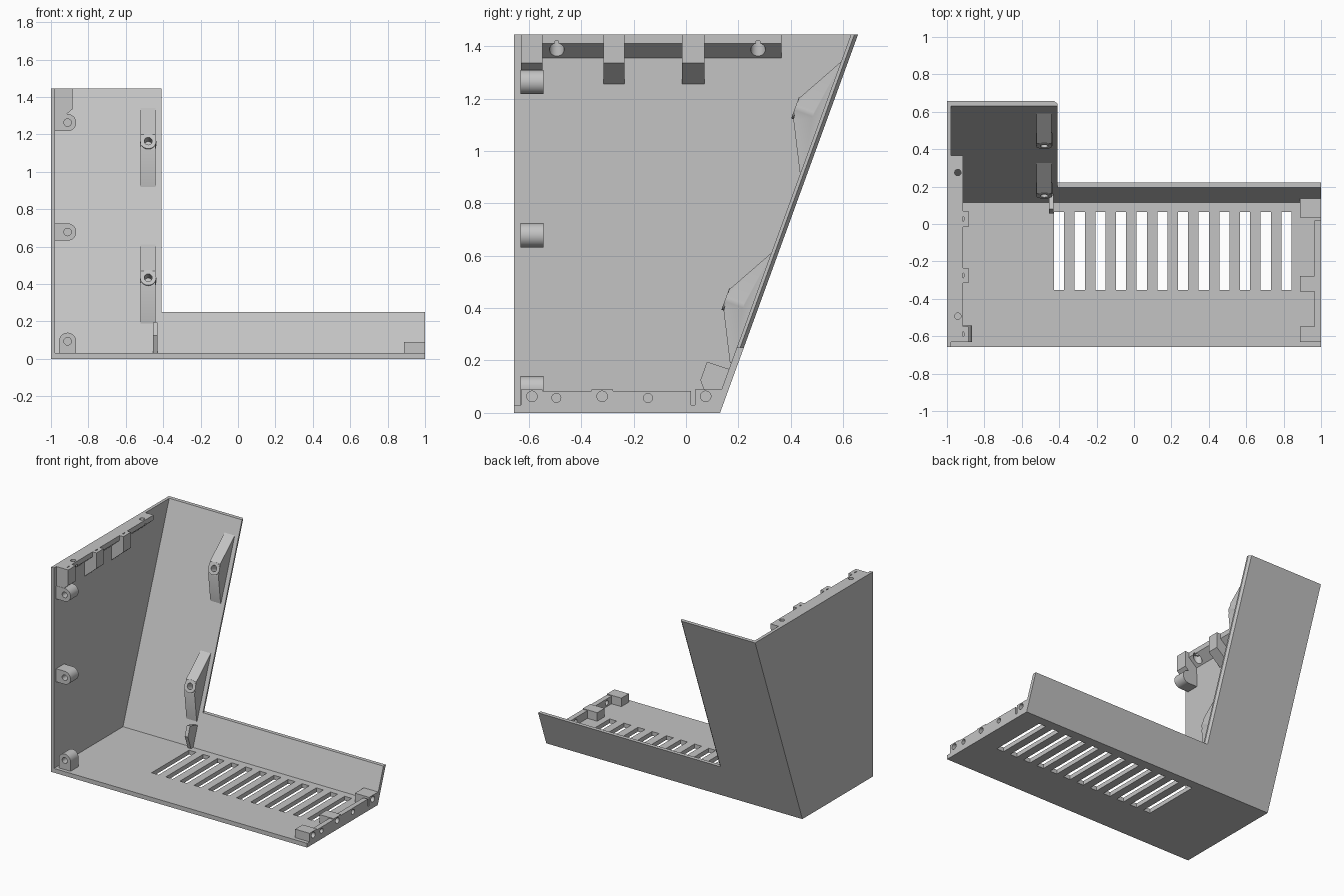
import bpy, bmesh, math
from mathutils import Vector

cube = bpy.data.objects.get("Cube")
if cube:
    bpy.data.objects.remove(cube, do_unlink=True)

grey = bpy.data.materials.new("light_grey_plastic")
grey.use_nodes = True
colour = (0.55, 0.55, 0.55, 1)
grey.diffuse_color = colour
grey.node_tree.nodes["Principled BSDF"].inputs["Base Color"].default_value = colour

SLOPE = 0.3647            # lean of the back wall
BACK, FRONT, TOP = 0.13, -0.657, 1.445
INNER = -0.978            # inside face of the side wall
FLOOR = 0.03


def loft(name, sections):
    """Closed solid through matching rings of points."""
    bm = bmesh.new()
    rings = [[bm.verts.new(p) for p in s] for s in sections]
    n = len(rings[0])
    bm.faces.new(rings[0])
    bm.faces.new(rings[-1])
    for r, s in zip(rings, rings[1:]):
        for i in range(n):
            j = (i + 1) % n
            bm.faces.new((r[i], r[j], s[j], s[i]))
    bmesh.ops.recalc_face_normals(bm, faces=bm.faces)
    mesh = bpy.data.meshes.new(name)
    bm.to_mesh(mesh)
    bm.free()
    mesh.materials.append(grey)
    ob = bpy.data.objects.new(name, mesh)
    bpy.context.collection.objects.link(ob)
    return ob


def prism(name, axis, pts, a, b):
    place = {"x": lambda p, t: (t, p[0], p[1]),
             "y": lambda p, t: (p[0], t, p[1]),
             "z": lambda p, t: (p[0], p[1], t)}[axis]
    return loft(name, [[place(p, t) for p in pts] for t in (a, b)])


def box(name, x, y, z):
    pts = [(x[0], y[0]), (x[1], y[0]), (x[1], y[1]), (x[0], y[1])]
    return prism(name, "z", pts, *z)


def rod(name, start, end, r0, r1=None, sides=32):
    start, end = Vector(start), Vector(end)
    turn = (end - start).to_track_quat("Z", "Y")
    rings = []
    for c, r in ((start, r0), (end, r1 or r0)):
        angles = [math.tau * i / sides for i in range(sides)]
        rings.append([c + turn @ Vector((r * math.cos(t), r * math.sin(t), 0)) for t in angles])
    return loft(name, rings)


def combine(ob, others, operation="DIFFERENCE"):
    for other in others:
        mod = ob.modifiers.new("combine", "BOOLEAN")
        mod.operation, mod.solver, mod.object = operation, "EXACT", other
    bpy.context.view_layer.update()
    deps = bpy.context.evaluated_depsgraph_get()
    mesh = bpy.data.meshes.new_from_object(ob.evaluated_get(deps))
    ob.modifiers.clear()
    ob.data = mesh
    for other in others:
        bpy.data.objects.remove(other, do_unlink=True)
    return ob


# Side wall with slanted rear edge
prism("side_wall", "x", [(FRONT, 0), (BACK, 0), (BACK + SLOPE * TOP, TOP), (FRONT, TOP)], -1, INNER)

# Vented floor
floor = prism("floor", "x", [(FRONT, 0), (BACK, 0), (BACK + SLOPE * FLOOR, FLOOR), (FRONT, FLOOR)], INNER, 1)
slots = [box("slot", (-0.428 + 0.1105 * i, -0.373 + 0.1105 * i), (-0.352, 0.065), (-0.1, 0.1)) for i in range(12)]
combine(floor, slots)

# Leaning L-shaped back wall with a chamfered tall edge
sections = []
for off, edge in ((-0.027, -0.41), (-0.014, -0.41), (0, -0.425)):
    outline = [(INNER, FLOOR), (1, FLOOR), (1, 0.25), (edge, 0.25), (edge, TOP), (INNER, TOP)]
    sections.append([(x, BACK + off + SLOPE * z, z) for x, z in outline])
loft("back_wall", sections)

# Screw brackets on the back wall
normal = Vector((0, -1, SLOPE)).normalized()
profile = [(0.61, 1.345), (0.597, 1.345), (0.43, 1.2), (0.41, 1.12), (0.434, 0.92), (0.45, 0.92)]
for name, dz in (("upper_bracket", 0), ("lower_bracket", -0.73)):
    dy = dz * SLOPE
    bracket = prism(name, "x", [(y + dy, z + dz) for y, z in profile], -0.52, -0.44)
    face = Vector((-0.48, 0.42 + dy, 1.163 + dz))
    combine(bracket, [rod("boss", face - normal * 0.07, face + normal * 0.004, 0.043)], "UNION")
    combine(bracket, [rod("hole", face - normal * 0.06, face + normal * 0.05, 0.021)])

# Small rib at the foot of the tall wall
prism("corner_rib", "x", [(0.08, 0.195), (0.172, 0.165), (0.122, FLOOR), (0.09, FLOOR), (0.055, 0.125)], -0.455, -0.43)

# Top joining rail with sloped underside and through holes
rail = prism("top_rail", "y", [(INNER, TOP), (-0.915, TOP), (-0.915, 1.41), (INNER, 1.355)], -0.63, 0.365)
cuts = []
for y in (-0.493, 0.275):
    cuts.append(rod("hole", (-0.942, y, 1.3), (-0.942, y, 1.5), 0.017))
    cuts.append(rod("sink", (-0.942, y, 1.3), (-0.942, y, 1.42), 0.028))
combine(rail, cuts)

# Top joining blocks
for i, (a, b) in enumerate(((-0.63, -0.547), (-0.315, -0.235), (-0.015, 0.07))):
    shape = [(INNER, TOP), (-0.885, TOP), (-0.885, 1.335), (INNER, 1.255)]
    block = prism(f"top_block_{i + 1}", "y", shape, a, b)
    mid = (a + b) / 2
    combine(block, [rod("hole", (-0.928, mid, 1.38), (-0.928, mid, 1.5), 0.02)])

# Rounded screw lugs along the front of the side wall
def lug(name, z, heading, reach):
    """Half-round end facing heading, with a square root of length reach."""
    local = [(-reach, -0.046), (-reach, 0.046)]
    local += [(0.046 * math.sin(t), 0.046 * math.cos(t)) for t in [math.pi * i / 16 for i in range(17)]]
    c, s = math.cos(heading), math.sin(heading)
    pts = [(-0.911 + u * c - v * s, z + u * s + v * c) for u, v in local]
    ob = prism(name, "y", pts, -0.632, -0.543)
    combine(ob, [rod("hole", (-0.911, -0.7, z), (-0.911, -0.57, z), 0.02)])


lug("upper_lug", 1.263, 0, 0.067)
lug("middle_lug", 0.678, 0, 0.067)
lug("floor_lug", 0.094, math.pi / 2, 0.064)

# Joining rail at the open end of the floor
rail = box("end_rail", (0.965, 1), (-0.63, 0.02), (FLOOR, 0.084))
combine(rail, [rod("hole", (0.9, y, 0.057), (1.1, y, 0.057), 0.017) for y in (-0.495, -0.145)])

# Joining blocks at the open end
for i, (a, b, mid) in enumerate(((-0.63, -0.547, -0.588), (-0.36, -0.278, -0.32), (0.035, 0.135, 0.075))):
    block = box(f"end_block_{i + 1}", (0.888, 1), (a, b), (FLOOR, 0.09))
    combine(block, [rod("hole", (0.94, mid, 0.063), (1.1, mid, 0.063), 0.02)])
combine(bpy.data.objects["end_rail"], [rod("hole", (0.94, y, 0.063), (1.1, y, 0.063), 0.02) for y in (-0.588, -0.32)])

# Smooth the round parts, keep the corners crisp
for ob in bpy.context.collection.objects:
    if ob.type == "MESH" and grey.name in ob.data.materials:
        ob.data.shade_smooth()
        ob.data.set_sharp_from_angle(angle=math.radians(25))
